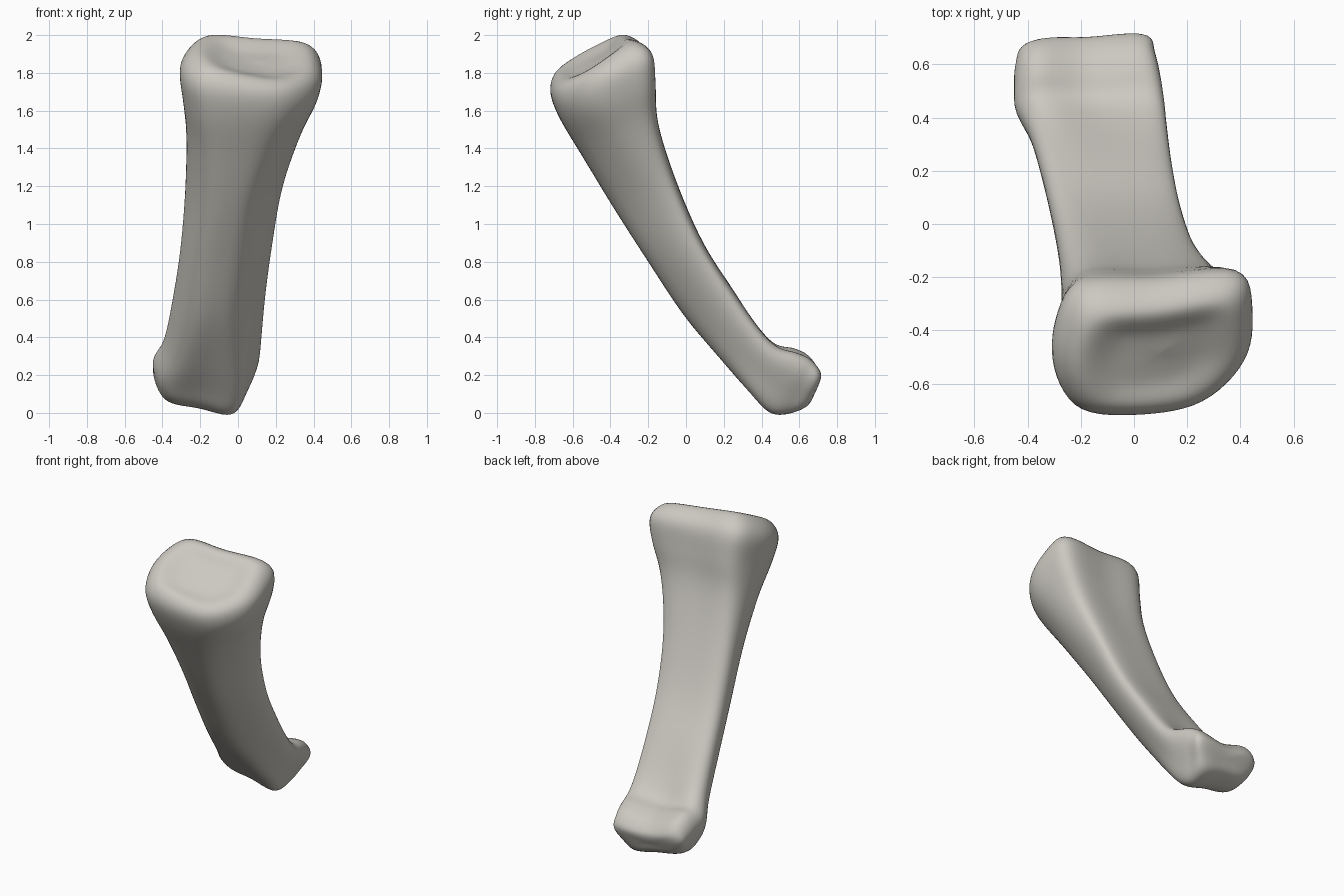
import bpy
import bmesh
from mathutils import Vector

default = bpy.data.objects.get("Cube")
if default:
    bpy.data.objects.remove(default, do_unlink=True)


def blend(first, second):
    """Section halfway between two others."""
    return [((a + c) / 2, (b + d) / 2) for (a, b), (c, d) in zip(first, second)]


# Cross-sections: (across, front-to-back) for the wide head, shaft and knuckle
HEAD = [(-.1, 0), (.5, .07), (.92, .35), (1, .7), (.85, 1),
        (0, .98), (-.72, .98), (-.97, .7), (-.98, .35), (-.72, .06)]
SHAFT = [(-.1, 0), (.35, .08), (.8, .45), (1, .8), (.82, .98),
         (0, 1), (-.75, .97), (-1, .75), (-.87, .35), (-.55, .06)]
KNUCKLE = [(-.1, .06), (.55, 0), (.83, .38), (1, .77), (.8, .97),
           (0, .88), (-.7, .99), (-1, .77), (-.97, .42), (-.72, .12)]
FLARE = blend(HEAD, SHAFT)
NECK = blend(SHAFT, KNUCKLE)

# Stations along the bone: section, front y z, back y z, least x, greatest x, tilt
STATIONS = [
    (HEAD, -.5, 1.85, -.49, 1.86, .08, .09, 0),
    (HEAD, -.59, 1.8, -.41, 1.91, -.07, .24, .03),
    (HEAD, -.68, 1.77, -.32, 1.99, -.21, .38, .055),
    (HEAD, -.715, 1.69, -.2, 1.92, -.305, .445, .04),
    (HEAD, -.67, 1.56, -.17, 1.74, -.29, .42, .01),
    (FLARE, -.55, 1.36, -.15, 1.53, -.275, .335, 0),
    (SHAFT, -.38, 1.08, -.05, 1.22, -.28, .235, 0),
    (SHAFT, -.2, .8, .09, .9, -.305, .18, 0),
    (SHAFT, 0, .5, .25, .65, -.345, .145, 0),
    (NECK, .2, .26, .4, .44, -.39, .125, 0),
    (KNUCKLE, .34, .11, .49, .36, -.44, .115, .01),
    (KNUCKLE, .43, .02, .58, .34, -.445, .1, .025),
    (KNUCKLE, .52, .005, .66, .3, -.44, .08, .025),
    (KNUCKLE, .64, .05, .71, .22, -.4, .045, .025),
    (KNUCKLE, .68, .13, .69, .14, -.18, -.17, 0),
]


def spline(points, steps, closed):
    """Smooth curve through the points."""
    n = len(points)
    pick = (lambda i: points[i % n]) if closed else (lambda i: points[max(0, min(n - 1, i))])
    result = []
    for i in range(n if closed else n - 1):
        a, b, c, d = (pick(i + k) for k in (-1, 0, 1, 2))
        for s in range(steps):
            t = s / steps
            result.append(b + (c - a) * t / 2 + (a * 2 - b * 5 + c * 4 - d) * t**2 / 2
                          + (b * 3 - a - c * 3 + d) * t**3 / 2)
    return result if closed else result + [points[-1]]


def section_ring(section, front_y, front_z, back_y, back_z, low, high, tilt):
    front, back = Vector((0, front_y, front_z)), Vector((0, back_y, back_z))
    ring = []
    for u, v in section:
        p = front.lerp(back, v)
        p.x = (low + high) / 2 + u * (high - low) / 2
        p.y += tilt * u * .5
        p.z -= tilt * u * (1 - v * .5)
        ring.append(p)
    return spline(ring, 6, True)


# Loft: smooth lines along the bone through every ring
rings = [section_ring(*station) for station in STATIONS]
lines = [spline(list(line), 6, False) for line in zip(*rings)]

bm = bmesh.new()
grid = [[bm.verts.new(p) for p in line] for line in lines]
for i, line in enumerate(grid):
    following = grid[(i + 1) % len(grid)]
    for j in range(len(line) - 1):
        bm.faces.new((line[j], following[j], following[j + 1], line[j + 1]))

# Close both ends
for end in (0, -1):
    bmesh.ops.pointmerge(bm, verts=[line[end] for line in grid],
                         merge_co=sum((line[end].co for line in grid), Vector()) / len(grid))
bmesh.ops.recalc_face_normals(bm, faces=bm.faces)
for _ in range(5):
    bmesh.ops.smooth_vert(bm, verts=bm.verts, factor=.4,
                          use_axis_x=True, use_axis_y=True, use_axis_z=True)

mesh = bpy.data.meshes.new("finger_bone")
bm.to_mesh(mesh)
bm.free()
bone = bpy.data.objects.new("finger_bone", mesh)
bpy.context.collection.objects.link(bone)

# Warm grey bone colour
material = bpy.data.materials.new("bone_grey")
material.use_nodes = True
colour = (.6, .58, .53, 1)
material.diffuse_color = colour
material.node_tree.nodes["Principled BSDF"].inputs["Base Color"].default_value = colour
mesh.materials.append(material)

bpy.ops.object.select_all(action="DESELECT")
bone.select_set(True)
bpy.context.view_layer.objects.active = bone
bpy.ops.object.shade_smooth()
